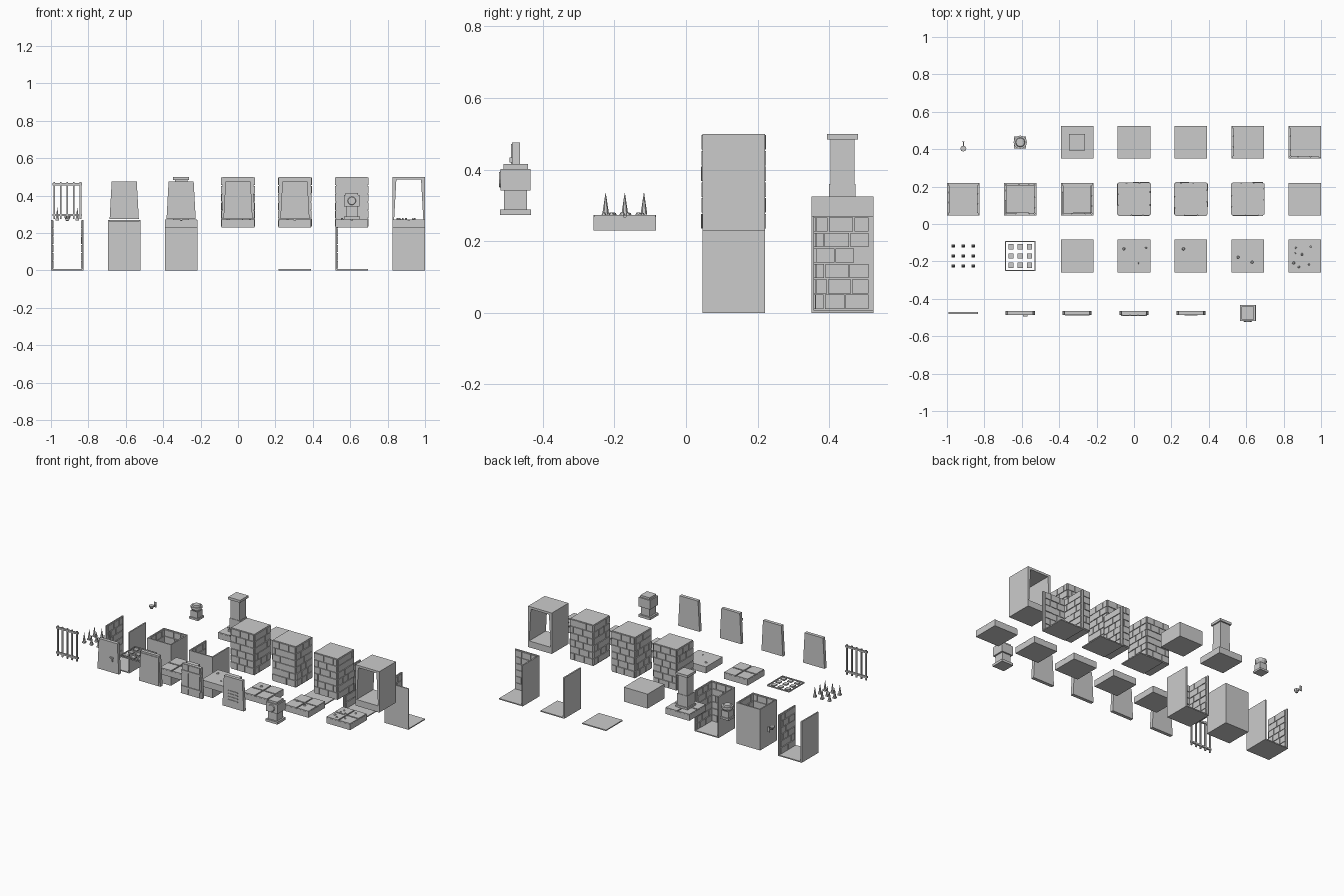
import bpy, bmesh, math, random
from mathutils import Matrix, Vector

if "Cube" in bpy.data.objects:
    bpy.data.objects.remove(bpy.data.objects["Cube"])

random.seed(4)
H = 0.087                                   # half size of one kit tile
X = [-0.9125 + 0.3042 * i for i in range(7)]   # columns
YA, YB, YC, YD = 0.437, 0.133, -0.171, -0.476  # rows
SIDES = {'L': math.pi / 2, 'R': -math.pi / 2, 'F': math.pi, 'B': 0}


def box(bm, x0, x1, y0, y1, z0, z1, m=None, top=1.0):
    """Axis box; top scales the upper face in x about its middle."""
    vs = bmesh.ops.create_cube(bm, size=1)['verts']
    cx = (x0 + x1) / 2
    for v in vs:
        s = top if v.co.z > 0 else 1
        v.co = Vector((cx + v.co.x * (x1 - x0) * s,
                       (y0 + y1) / 2 + v.co.y * (y1 - y0),
                       (z0 + z1) / 2 + v.co.z * (z1 - z0)))
        if m:
            v.co = m @ v.co


def cone(bm, x, y, z0, z1, r0, r1, n=12, rot=0, m=None):
    mat = Matrix.Translation((x, y, (z0 + z1) / 2)) @ Matrix.Rotation(rot, 4, 'Z')
    if m:
        mat = m @ mat
    bmesh.ops.create_cone(bm, cap_ends=True, segments=n, radius1=r0,
                          radius2=r1, depth=z1 - z0, matrix=mat)


def finish(bm, name, loc):
    me = bpy.data.meshes.new(name)
    bm.to_mesh(me)
    bm.free()
    ob = bpy.data.objects.new(name, me)
    ob.location = loc
    bpy.context.collection.objects.link(ob)
    return ob


def bricks(bm, m, y, half, z0, z1, rows=6):
    """Staggered courses of raised bricks on the plane y, facing +y before m."""
    rh, g = (z1 - z0) / rows, 0.0035
    for r in range(rows):
        cuts = [-half]
        x = -half + (0.04 if r % 2 else 0.065) + random.uniform(-0.012, 0.012)
        while x < half - 0.022:
            cuts.append(x)
            x += random.uniform(0.052, 0.072)
        cuts.append(half)
        for a, b in zip(cuts, cuts[1:]):
            d = random.uniform(0.004, 0.0065)
            box(bm, a + g / 2, b - g / 2, y - 0.002, y + d,
                z0 + r * rh + g / 2, z0 + (r + 1) * rh - g / 2, m)


# corridor pieces: thin floor with brick-lined walls on chosen sides
def room(name, x, y, walls):
    bm = bmesh.new()
    box(bm, -H, H, -H, H, 0, 0.007)
    for s in walls:
        m = Matrix.Rotation(SIDES[s], 4, 'Z')
        box(bm, -H, H, H - 0.008, H, 0, 0.27, m)
        inward = m @ Matrix.Rotation(math.pi, 4, 'Z')
        bricks(bm, inward, -H + 0.008, H - 0.012, 0.009, 0.268)
    finish(bm, name, (x, y, 0))


room("corridor_straight", X[0], YB, "LR")
room("corridor_closed", X[1], YB, "LRFB")
room("corridor_dead_end", X[2], YB, "LRF")
room("corridor_floor", X[4], YA, "")
room("corridor_side_wall", X[5], YA, "L")
room("corridor_corner", X[6], YA, "LF")

# solid brick blocks
for i in (3, 4, 5):
    bm = bmesh.new()
    b = H - 0.003
    box(bm, -b, b, -b, b, 0.23, 0.5)
    for a in SIDES.values():
        bricks(bm, Matrix.Rotation(a, 4, 'Z'), b, b, 0.234, 0.498)
    finish(bm, "brick_block", (X[i], YB, 0))

# doorway block: tapered opening running front to back
bm = bmesh.new()
outline = [(-H, .23), (H, .23), (H, .5), (-H, .5)]
hole = [(-.078, .272), (.078, .272), (.066, .485), (-.066, .485)]
rings = [[bm.verts.new((px, y, pz)) for px, pz in p]
         for p in (outline, hole) for y in (-H, H)]
of, ob_, hf, hb = rings
for k in range(4):
    j = (k + 1) % 4
    for p, q in ((of, hf), (hf, hb), (hb, ob_), (ob_, of)):
        bm.faces.new((p[k], p[j], q[j], q[k]))
bmesh.ops.recalc_face_normals(bm, faces=bm.faces)
finish(bm, "doorway_block", (X[6], YB, 0))

# plain half-height block
bm = bmesh.new()
box(bm, -H, H, -H, H, 0.23, 0.325)
finish(bm, "low_block", (X[3], YA, 0))


# floor slabs, with four raised flagstones or a plain top
def slab(bm, flags=True):
    box(bm, -H, H, -H, H, 0.23, 0.267 if flags else 0.273)
    if flags:
        for sx in (-1, 1):
            for sy in (-1, 1):
                a, b = sorted((sx * 0.004, sx * (H - .001)))
                c, d = sorted((sy * 0.004, sy * (H - .001)))
                box(bm, a, b, c, d, 0.265, 0.273)


for i, flags, rubble in ((2, 1, 0), (3, 0, 3), (4, 1, 1), (5, 1, 3), (6, 1, 7)):
    bm = bmesh.new()
    slab(bm, flags)
    for k in range(rubble):
        x, y = random.uniform(-.06, .07), random.uniform(-.06, .06)
        r = random.uniform(.004, .01)
        cone(bm, x, y, 0.272, 0.276 + r * .5, r, r * .6, 6, k)
    finish(bm, "floor_slab", (X[i], YC, 0))

# spikes
bm = bmesh.new()
for u in (-1, 0, 1):
    for v in (-1, 0, 1):
        x, y = u * .0535, v * .0535
        box(bm, x - .009, x + .009, y - .009, y + .009, .268, .278)
        cone(bm, x, y, .278, .335, .009, .0005, 6)
finish(bm, "spikes", (X[0], YC, 0))

# spike trap cover: thin rim with nine plates
bm = bmesh.new()
for k in range(4):
    box(bm, -.081, .081, .076, .081, .262, .27, Matrix.Rotation(k * math.pi / 2, 4, 'Z'))
for u in (-1, 0, 1):
    for v in (-1, 0, 1):
        box(bm, u * .05 - .014, u * .05 + .014, v * .05 - .014, v * .05 + .014, .262, .27)
finish(bm, "trap_cover", (X[1], YC, 0))

# square pillar on a slab
bm = bmesh.new()
slab(bm)
box(bm, -.043, .043, -.043, .043, .27, .285)
box(bm, -.037, .037, -.037, .037, .285, .36)
box(bm, -.034, .034, -.034, .034, .36, .484)
box(bm, -.043, .043, -.043, .043, .484, .5)
finish(bm, "pillar", (X[2], YA, 0))

# small brazier: square foot, round stem, ringed bowl
bm = bmesh.new()
box(bm, -.032, .032, -.032, .032, .275, .288)
box(bm, -.026, .026, -.026, .026, .288, .33)
cone(bm, 0, 0, .33, .345, .026, .036, 12)
cone(bm, 0, 0, .345, .358, .036, .036, 12)
cone(bm, 0, 0, .358, .366, .026, .022, 12)
finish(bm, "brazier", (X[1], YA, 0))

# wall torch: bowl on a bracket
bm = bmesh.new()
cone(bm, 0, -.034, .268, .284, .008, .016, 8)
cone(bm, 0, -.034, .284, .29, .016, .016, 8)
box(bm, -.003, .003, -.03, .004, .274, .28)
box(bm, -.007, .007, .001, .005, .264, .298)
finish(bm, "wall_torch", (X[0], YA, 0))

# pedestal with round front boss
bm = bmesh.new()
for h, a, b in ((.043, .273, .289), (.032, .289, .342), (.042, .342, .402), (.034, .402, .415)):
    box(bm, -h, h, -h, h, a, b)
cone(bm, 0, 0, .04, .047, .024, .02, 12,
     m=Matrix.Translation((0, 0, .372)) @ Matrix.Rotation(math.pi / 2, 4, 'X'))
finish(bm, "pedestal", (X[5], YD, 0))

# barred gate
bm = bmesh.new()
for k in range(-2, 3):
    box(bm, k * .035 - .0045, k * .035 + .0045, -.004, .004, .275, .473)
for z in (.291, .455):
    box(bm, -.079, .079, -.006, .006, z, z + .011)
finish(bm, "barred_gate", (X[0], YD, 0))

# tapered doors with their own fittings
for i in (1, 2, 3, 4):
    bm = bmesh.new()
    box(bm, -.078, .078, -.01, .012, .275, .475, top=.86)
    f = -.0135
    if i == 1:      # latch and studs
        box(bm, .015, .04, f - .004, -.009, .37, .377)
        box(bm, .03, .037, f - .004, -.009, .35, .377)
    if i == 2:      # raised border
        for s in (-1, 1):
            a, b = sorted((s * .052, s * .066))
            box(bm, a, b, f, -.009, .28, .45)
        box(bm, -.066, .066, f, -.009, .45, .464)
    if i == 3:      # planks and cross bands
        for k in range(-1, 2):
            box(bm, k * .042 - .019, k * .042 + .019, f + .001, -.009, .278, .472)
        for z in (.315, .42):
            box(bm, -.07, .07, f - .003, -.009, z, z + .014)
    if i == 4:      # slats
        for k in range(4):
            box(bm, -.035, .035, f, -.009, .32 + k * .02, .327 + k * .02)
    finish(bm, "door", (X[i], YD, 0))
